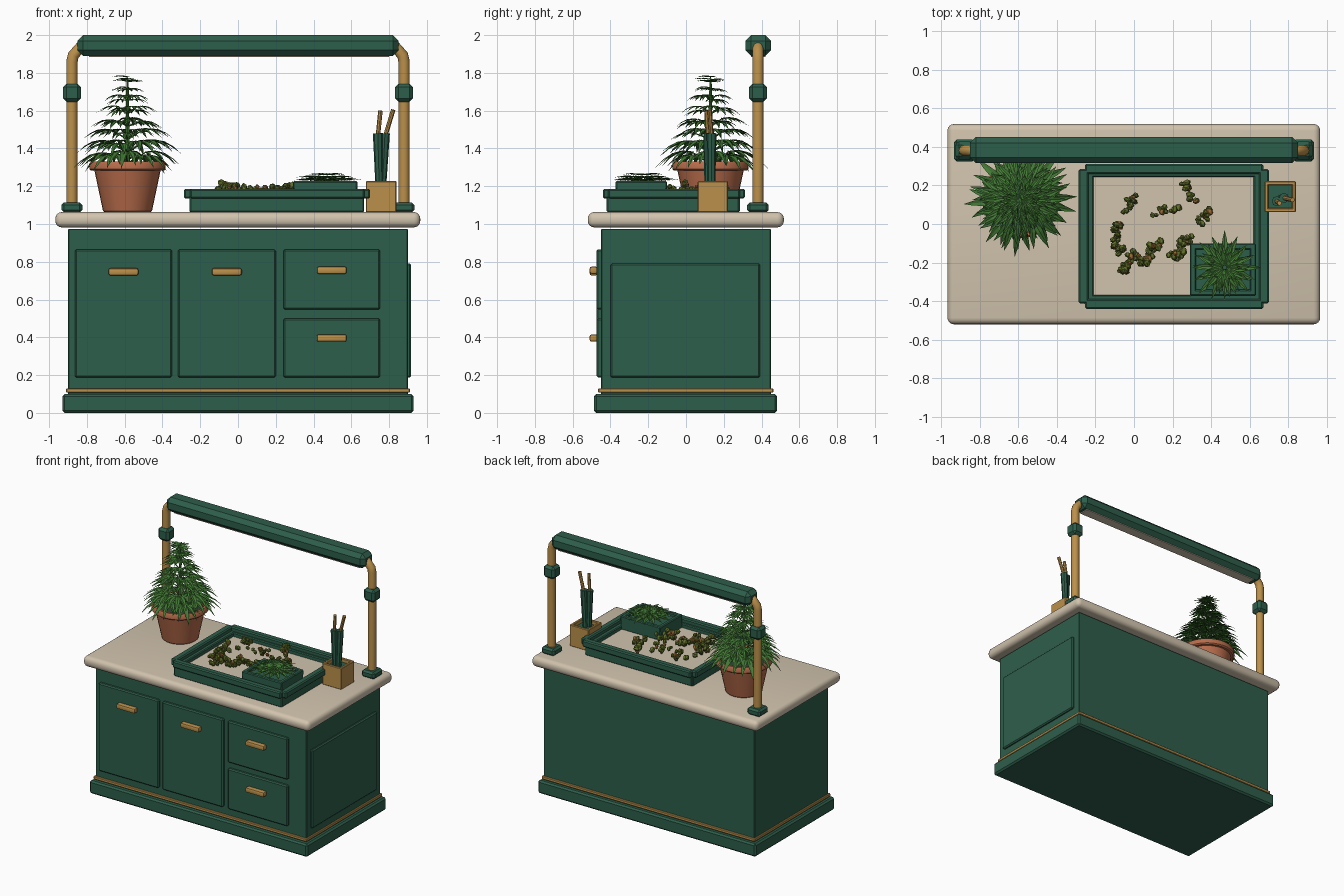
import bpy, bmesh, math, random
from mathutils import Vector, Matrix

if "Cube" in bpy.data.objects:
    bpy.data.objects.remove(bpy.data.objects["Cube"])

random.seed(4)

def mat(name, r, g, b):
    m = bpy.data.materials.new(name)
    m.diffuse_color = (r, g, b, 1)
    m.use_nodes = True
    m.node_tree.nodes["Principled BSDF"].inputs["Base Color"].default_value = m.diffuse_color
    return m

GREEN = mat("cabinet green", 0.027, 0.112, 0.070)
GOLD = mat("brass", 0.50, 0.28, 0.07)
STONE = mat("pale stone", 0.64, 0.55, 0.42)
CLAY = mat("terracotta", 0.48, 0.15, 0.07)
LEAF = mat("leaf green", 0.055, 0.19, 0.035)
BUD = mat("bud olive", 0.12, 0.16, 0.022)
RUST = mat("bud rust", 0.30, 0.13, 0.03)
SOIL = mat("dark soil", 0.03, 0.06, 0.03)

def finish(bm, name, mats, smooth=None):
    me = bpy.data.meshes.new(name)
    bm.to_mesh(me)
    bm.free()
    for m in (mats if isinstance(mats, list) else [mats]):
        me.materials.append(m)
    ob = bpy.data.objects.new(name, me)
    bpy.context.collection.objects.link(ob)
    if smooth:
        bpy.ops.object.select_all(action='DESELECT')
        ob.select_set(True)
        bpy.context.view_layer.objects.active = ob
        bpy.ops.object.shade_smooth_by_angle(angle=math.radians(smooth))
    return ob

def box(name, x, y, z, m, bevel=0.006, seg=1, smooth=None):
    """Bevelled box from (min, max) ranges."""
    bm = bmesh.new()
    bmesh.ops.create_cube(bm, size=1)
    for v in bm.verts:
        v.co = [(r[0] + r[1]) / 2 + c * (r[1] - r[0]) for r, c in zip((x, y, z), v.co)]
    if bevel:
        bmesh.ops.bevel(bm, geom=bm.edges[:], offset=bevel, segments=seg, profile=0.5, affect='EDGES')
    return finish(bm, name, m, smooth)

def lathe(name, cx, cy, prof, m, n=28):
    bm = bmesh.new()
    vs = [bm.verts.new((cx + r, cy, z)) for r, z in prof]
    es = [bm.edges.new(p) for p in zip(vs, vs[1:])]
    bmesh.ops.spin(bm, geom=vs + es, cent=(cx, cy, 0), axis=(0, 0, 1), angle=2 * math.pi, steps=n)
    bmesh.ops.remove_doubles(bm, verts=bm.verts[:], dist=1e-4)
    bmesh.ops.recalc_face_normals(bm, faces=bm.faces[:])
    return finish(bm, name, m, 35)

def rod(bm, a, b, r1, r2, n=8):
    """Tapered rod between two points."""
    a, b = Vector(a), Vector(b)
    d = b - a
    M = Matrix.Translation((a + b) / 2) @ d.to_track_quat('Z', 'Y').to_matrix().to_4x4()
    bmesh.ops.create_cone(bm, cap_ends=True, segments=n, radius1=r1, radius2=r2, depth=d.length, matrix=M)

# --- cabinet ---
box("plinth", (-.93, .93), (-.487, .483), (0, .10), GREEN, .012)
box("brass_strip", (-.91, .91), (-.465, .463), (.107, .13), GOLD, .004)
box("cabinet_body", (-.9, .9), (-.45, .45), (.095, .974), GREEN, .004)
box("countertop", (-.967, .965), (-.52, .518), (.982, 1.063), STONE, .034, 4, 40)

# doors, drawers and their handles: x range, z range, handle height
for name, x, z, hz in (("left_door", (-.863, -.35), (.187, .866), .747),
                       ("middle_door", (-.318, .2), (.187, .866), .747),
                       ("upper_drawer", (.24, .752), (.547, .866), .755),
                       ("lower_drawer", (.24, .752), (.187, .5), .396)):
    box(name, x, (-.473, -.44), z, GREEN, .008)
    c = (x[0] + x[1]) / 2
    box(name + "_handle", (c - .079, c + .079), (-.51, -.468), (hz - .019, hz + .019), GOLD, .01, 2, 40)
box("side_panel", (.89, .917), (-.4, .393), (.187, .79), GREEN, .008)

# --- lamp frame ---
for s, side in ((-1, "left"), (1, "right")):
    x, y = s * .879, .381
    box(side + "_post_foot", (x - .055, x + .055), (y - .057, y + .057), (1.06, 1.115), GREEN, .014)
    box(side + "_post_collar", (x - .047, x + .047), (y - .047, y + .047), (1.646, 1.742), GREEN, .018)
    cu = bpy.data.curves.new(side + "_post", 'CURVE')
    cu.dimensions = '3D'
    cu.bevel_depth = .03
    cu.bevel_resolution = 3
    cu.use_fill_caps = True
    sp = cu.splines.new('POLY')
    pts = ((x, 1.08), (x, 1.86), (s * .872, 1.893), (s * .835, 1.935), (s * .8, 1.945))
    sp.points.add(len(pts) - 1)
    for p, (px, pz) in zip(sp.points, pts):
        p.co = (px, y, pz, 1)
    cu.materials.append(GOLD)
    bpy.context.collection.objects.link(bpy.data.objects.new(side + "_post", cu))
box("lamp_bar", (-.85, .85), (.315, .45), (1.89, 2.0), GREEN, .03)
box("lamp_panel", (-.79, .8), (.345, .42), (1.884, 1.893), STONE, 0)

# --- sorting tray ---
box("tray_floor", (-.235, .645), (-.39, .26), (1.07, 1.125), STONE, 0)
for nm, x, y in (("left", (-.256, -.21), (-.42, .28)), ("right", (.62, .668), (-.42, .28)),
                 ("front", (-.25, .66), (-.42, -.367)), ("back", (-.25, .66), (.243, .285))):
    box(nm + "_tray_wall", x, y, (1.062, 1.155), GREEN, .006)
for nm, x, y in (("left", (-.287, -.236), (-.412, .285)), ("right", (.648, .7), (-.412, .285)),
                 ("front", (-.254, .67), (-.44, -.388)), ("back", (-.254, .67), (.26, .312))):
    box(nm + "_tray_rim", x, y, (1.135, 1.186), GREEN, .008)

# small dish in the tray corner
box("dish_base", (.29, .632), (-.372, -.1), (1.12, 1.205), GREEN, .008)
for nm, x, y in (("left", (.29, .322), (-.372, -.1)), ("right", (.6, .632), (-.372, -.1)),
                 ("front", (.29, .632), (-.372, -.34)), ("back", (.29, .632), (-.132, -.1))):
    box(nm + "_dish_rim", x, y, (1.185, 1.227), GREEN, .006)

# --- dried buds: lumpy clusters, with some rust coloured flecks ---
bm = bmesh.new()
for bx, by, ang, ln, h in ((-.02, .11, 65, .10, .09), (.165, .07, 15, .11, .07), (.285, .17, -60, .11, .08),
                           (.36, .035, 40, .08, .07), (-.085, -.025, 80, .07, .10), (-.08, -.125, -50, .07, .08),
                           (-.05, -.235, 60, .05, .08), (-.01, -.17, 30, .05, .07), (.06, -.18, 40, .06, .07),
                           (.1, -.115, 30, .05, .07), (.22, -.155, 10, .06, .08), (.265, -.09, 35, .06, .07)):
    d = Vector((math.cos(math.radians(ang)), math.sin(math.radians(ang)), 0))
    for i in range(13):
        t = i / 12 - .5
        rr = random.uniform(.013, .021)
        off = Vector((random.uniform(-.018, .018), random.uniform(-.018, .018), random.uniform(.015, h)))
        c = Vector((bx, by, 1.125)) + d * t * ln + off
        M = Matrix.Translation(c) @ Matrix.Rotation(random.random() * 3, 4, d) @ Matrix.Diagonal((1, .85, 1.25, 1))
        r = bmesh.ops.create_icosphere(bm, subdivisions=1, radius=rr, matrix=M)
        for f in {f for v in r["verts"] for f in v.link_faces}:
            f.material_index = int(i % 6 == 5)
finish(bm, "dried_buds", [BUD, RUST])

# --- potted plant ---
PX, PY = -.585, .13
lathe("flower_pot", PX, PY, [(0, 1.063), (.122, 1.063), (.13, 1.07), (.175, 1.282), (.192, 1.282), (.202, 1.29),
                             (.202, 1.32), (.195, 1.33), (.178, 1.33), (.168, 1.32), (.165, 1.28)], CLAY)
lathe("pot_soil", PX, PY, [(.17, 1.285), (.1, 1.298), (0, 1.302)], SOIL)

def leaf(bm, o, az, L, rise, droop):
    """Palmate leaf: seven pointed, folded leaflets fanned around o."""
    o = Vector(o)
    for a, k in ((0, 1), (.42, .9), (-.42, .9), (.85, .72), (-.85, .72), (1.4, .45), (-1.4, .45)):
        d = Vector((math.cos(az + a), math.sin(az + a), 0))
        n = Vector((-d.y, d.x, 0))
        rows = []
        for t, w in ((0, .02), (.25, .075), (.5, .095), (.75, .06), (1, 0)):
            q = t * k * L
            z = rise * q * math.cos(a) - droop * q * q / L
            p = o + d * q + Vector((0, 0, z))
            side = n * w * L * (.5 + .5 * k)
            up = Vector((0, 0, w * L * .35))
            rows.append([bm.verts.new(p + side + up), bm.verts.new(p), bm.verts.new(p - side + up)]
                        if w else [bm.verts.new(p)])
        for r, s in zip(rows, rows[1:]):
            if len(s) == 3:
                bm.faces.new((r[1], s[1], s[0], r[0]))
                bm.faces.new((r[2], s[2], s[1], r[1]))
            else:
                bm.faces.new((r[1], s[0], r[0]))
                bm.faces.new((r[2], s[0], r[1]))

bm = bmesh.new()
rod(bm, (PX, PY, 1.29), (PX, PY, 1.76), .014, .006)
# tiers: height, stalk reach, leaf length, leaf count, droop
for i, (z, reach, L, n, dr) in enumerate(((1.37, .10, .20, 8, .65), (1.43, .10, .18, 8, .55), (1.49, .085, .155, 7, .5),
                                          (1.55, .065, .135, 7, .5), (1.61, .05, .12, 6, .5), (1.67, .03, .10, 6, .5),
                                          (1.72, .02, .08, 5, .4), (1.765, .003, .09, 6, .2))):
    for j in range(n):
        az = 2 * math.pi * (j + random.uniform(-.15, .15)) / n + i * .5
        tip = (PX + reach * math.cos(az), PY + reach * math.sin(az), z + random.uniform(-.015, .015))
        rod(bm, (PX, PY, z - reach * .5), tip, .005, .003, 5)
        leaf(bm, tip, az, L * random.uniform(.88, 1.08), .2, dr)
finish(bm, "potted_plant", LEAF)

# loose leaves on the dish
bm = bmesh.new()
for i, (z, n, L) in enumerate(((1.228, 8, .18), (1.243, 7, .15), (1.26, 5, .10))):
    for j in range(n):
        az = 2 * math.pi * j / n + i * .4
        leaf(bm, (.47 + .012 * math.cos(az), -.225 + .012 * math.sin(az), z), az,
             L * random.uniform(.85, 1.05), .22, .2)
finish(bm, "dish_leaves", LEAF)

# --- tool holder with two hand tools ---
for nm, x, y in (("left", (.677, .697), (.062, .222)), ("right", (.819, .839), (.062, .222)),
                 ("front", (.677, .839), (.062, .082)), ("back", (.677, .839), (.202, .222))):
    box(nm + "_holder_wall", x, y, (1.062, 1.227), GOLD, .004)
box("holder_insert", (.69, .826), (.075, .21), (1.065, 1.2), GREEN, 0)

grips, shafts = bmesh.new(), bmesh.new()
for y, a, b, c in ((.118, (.748, 1.19), (.74, 1.48), (.754, 1.6)),
                   (.135, (.764, 1.19), (.778, 1.48), (.822, 1.605))):
    rod(grips, (a[0], y, a[1]), (b[0], y, b[1]), .02, .026, 8)
    rod(shafts, (b[0], y, b[1] - .02), (c[0], y - .01, c[1]), .012, .012, 8)
finish(grips, "tool_grips", GREEN, 35)
finish(shafts, "tool_shafts", GOLD, 35)
